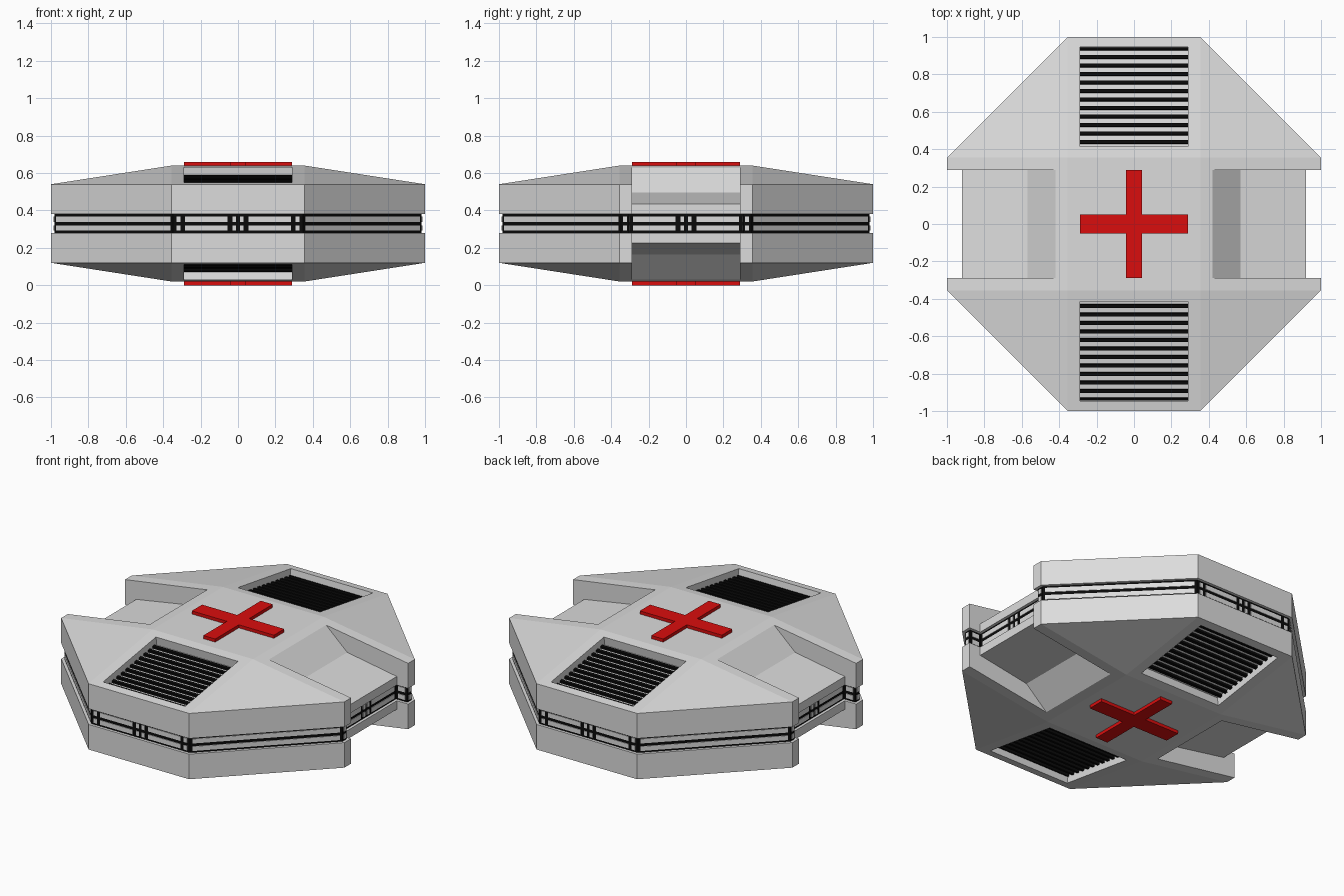
import bpy, bmesh, math
from mathutils import Vector, Matrix

if "Cube" in bpy.data.objects:
    bpy.data.objects.remove(bpy.data.objects["Cube"])

MID = 0.33  # height of the horizontal mirror plane; all parts use it as origin


def material(name, rgb):
    m = bpy.data.materials.new(name)
    m.diffuse_color = (*rgb, 1)
    m.use_nodes = True
    m.node_tree.nodes["Principled BSDF"].inputs["Base Color"].default_value = m.diffuse_color
    return m


GREY = material("light grey", (0.72, 0.72, 0.72))
BLACK = material("black", (0.003, 0.003, 0.003))
RED = material("red", (0.7, 0.004, 0.004))


def finish(bm, name, mat):
    bmesh.ops.recalc_face_normals(bm, faces=bm.faces)
    me = bpy.data.meshes.new(name)
    bm.to_mesh(me)
    bm.free()
    me.materials.append(mat)
    ob = bpy.data.objects.new(name, me)
    ob.location.z = MID
    bpy.context.collection.objects.link(ob)
    return ob


def add_prism(bm, pts, direction):
    """Extrude a polygon of 3D points along a direction."""
    f = bm.faces.new([bm.verts.new(p) for p in pts])
    r = bmesh.ops.extrude_face_region(bm, geom=[f], use_keep_orig=True)
    vs = [v for v in r["geom"] if isinstance(v, bmesh.types.BMVert)]
    bmesh.ops.translate(bm, vec=direction, verts=vs)


def add_box(bm, size, matrix):
    bmesh.ops.create_cube(bm, size=1, matrix=matrix @ Matrix.Diagonal((*size, 1)))


def mirror_z(ob):
    mod = ob.modifiers.new("top and bottom", "MIRROR")
    mod.use_axis = (False, False, True)
    mod.use_mirror_merge = False


def cut(ob, cutter):
    mod = ob.modifiers.new("cut", "BOOLEAN")
    mod.operation = "DIFFERENCE"
    mod.solver = "EXACT"
    mod.object = cutter
    bpy.context.view_layer.objects.active = ob
    bpy.ops.object.modifier_apply(modifier=mod.name)
    bpy.data.objects.remove(cutter)


# Shell: octagon rim rising to a flat square, mirrored to the underside
K = 0.355
bm = bmesh.new()
for sx in (-1, 1):
    for sy in (-1, 1):
        for z in (0.05, 0.21):
            bm.verts.new((sx * K, sy, z))
            bm.verts.new((sx, sy * K, z))
        bm.verts.new((sx * K, sy * K, 0.31))
bmesh.ops.convex_hull(bm, input=bm.verts)
bmesh.ops.dissolve_limit(bm, angle_limit=0.01, verts=bm.verts, edges=bm.edges)
shell = finish(bm, "shell", GREY)

# Stepped notches in the left and right sides
W = 0.288
profile = [(0.198, 0.5), (0.57, 0.165), (0.92, 0.105), (0.92, -0.1), (1.2, -0.1), (1.2, 0.5)]
for s in (-1, 1):
    bm = bmesh.new()
    add_prism(bm, [(s * x, -W, z) for x, z in profile], (0, 2 * W, 0))
    cut(shell, finish(bm, "notch_cutter", GREY))

# Vent recesses following the front and back slopes, with black bars in them
TILT = math.atan2(0.10, 1 - K)


def slope_frame(s, y, drop):
    z = 0.31 - (y - K) * math.tan(TILT) - drop
    return Matrix.Translation((0, s * y, z)) @ Matrix.Rotation(-s * TILT, 4, "X")


for s, side in ((-1, "front"), (1, "back")):
    bm = bmesh.new()
    add_box(bm, (0.58, 0.54, 0.11), slope_frame(s, 0.68, 0))
    cut(shell, finish(bm, "vent_cutter", GREY))
    bm = bmesh.new()
    for i in range(12):
        add_box(bm, (0.58, 0.018, 0.018), slope_frame(s, 0.438 + i * 0.0455, 0.049))
    mirror_z(finish(bm, side + "_vent_bars", BLACK))
mirror_z(shell)

# Red crosses on top and underneath
A, CX, CY = 0.29, 0.042, 0.052
quarter = [(A, CY), (CX, CY), (CX, A)]
outline = quarter + [(-x, y) for x, y in quarter[::-1]]
outline += [(-x, -y) for x, y in outline]
bm = bmesh.new()
add_prism(bm, [(x, y, 0.305) for x, y in outline], (0, 0, 0.025))
mirror_z(finish(bm, "cross", RED))

# Recessed black core of the side band, following the notched outline
d = 0.018
half = [(0.92 - d, W + d), (1 - d, W + d), (1 - d, K - 0.41 * d), (K - 0.41 * d, 1 - d)]
ring = half + [(-x, y) for x, y in half[::-1]]
ring += [(-x, -y) for x, y in ring]
bm = bmesh.new()
add_prism(bm, [(x, y, -0.055) for x, y in ring], (0, 0, 0.11))
finish(bm, "band_core", BLACK)

# Light panels in two rows along every edge of the band
bm = bmesh.new()
for i, p in enumerate(ring):
    a, b = Vector((*p, 0)), Vector((*ring[(i + 1) % len(ring)], 0))
    mid, L = (a + b) / 2, (b - a).length
    along = (b - a).normalized()
    rot = Matrix.Rotation(math.atan2(along.y, along.x), 4, "Z")
    if 0.5 < L < 0.8:  # front, back and notch edges are split by uprights
        spans = [(0.01, 0.03), (0.055, 0.283)]
        if L > 0.65:
            spans.append((0.307, 0.33))
        spans += [(-q, -r) for r, q in spans]
    else:
        m = min(0.015, L * 0.25)
        spans = [(m - L / 2, L / 2 - m)]
    for u, v in spans:
        for z in (-0.024, 0.024):
            at = mid + along * (u + v) / 2 + Vector((0, 0, z))
            add_box(bm, (v - u, 0.008, 0.029), Matrix.Translation(at) @ rot)
finish(bm, "band_panels", GREY)
